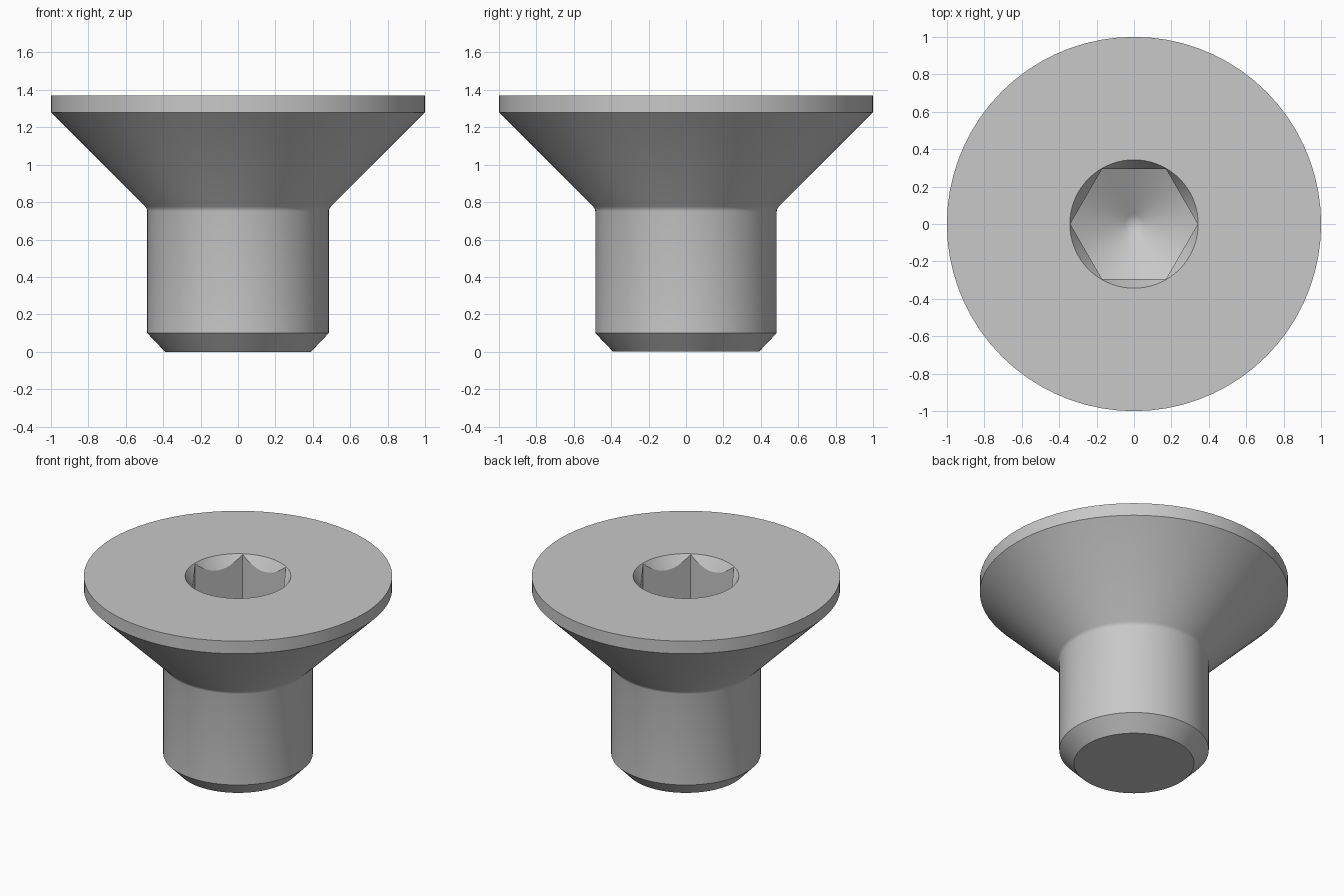
import bpy, bmesh, math

if "Cube" in bpy.data.objects:
    bpy.data.objects.remove(bpy.data.objects["Cube"], do_unlink=True)

SEGMENTS = 72
TOP = 1.37
FLAT = 0.295      # half the socket width across flats
TIP = 0.84        # deepest point of the socket

steel = bpy.data.materials.new("grey steel")
steel.use_nodes = True
grey = (0.58, 0.58, 0.58, 1)
steel.diffuse_color = grey
steel.node_tree.nodes["Principled BSDF"].inputs["Base Color"].default_value = grey


def hex_radius(angle):
    """Distance from the axis to the hexagon wall, with corners on the x axis."""
    sixth = math.pi / 3
    return FLAT / math.cos(angle % sixth - sixth / 2)


def floor_height(r):
    return TIP + r * math.tan(math.radians(30))


# Shank, small neck fillet, cone and rim
OUTSIDE = [(0.39, 0), (0.485, 0.10), (0.485, 0.752), (0.488, 0.764),
           (0.497, 0.777), (1, 1.28), (1, TOP)]
RIM = 0.343


def section(angle):
    """Full profile at one angle, from the base edge over the head into the socket."""
    h = hex_radius(angle)
    chamfer = TOP - (RIM - h) * math.tan(math.radians(60))
    return OUTSIDE + [(RIM, TOP), (h, chamfer), (h, floor_height(h)),
                      (0.05, floor_height(0.05))]


bm = bmesh.new()
columns = []
for i in range(SEGMENTS):
    a = math.tau * i / SEGMENTS
    columns.append([bm.verts.new((r * math.cos(a), r * math.sin(a), z))
                    for r, z in section(a)])
tip = bm.verts.new((0, 0, TIP))

for i, left in enumerate(columns):
    right = columns[(i + 1) % SEGMENTS]
    for j in range(len(left) - 1):
        bm.faces.new((left[j], right[j], right[j + 1], left[j + 1]))
    bm.faces.new((left[-1], right[-1], tip))
bm.faces.new([c[0] for c in reversed(columns)])
bmesh.ops.recalc_face_normals(bm, faces=bm.faces)

mesh = bpy.data.meshes.new("countersunk_screw")
bm.to_mesh(mesh)
bm.free()
mesh.materials.append(steel)
screw = bpy.data.objects.new("countersunk_screw", mesh)
bpy.context.collection.objects.link(screw)

# Smooth round surfaces, sharp machined edges
bpy.ops.object.select_all(action="DESELECT")
screw.select_set(True)
bpy.context.view_layer.objects.active = screw
bpy.ops.object.shade_smooth_by_angle(angle=math.radians(25))
